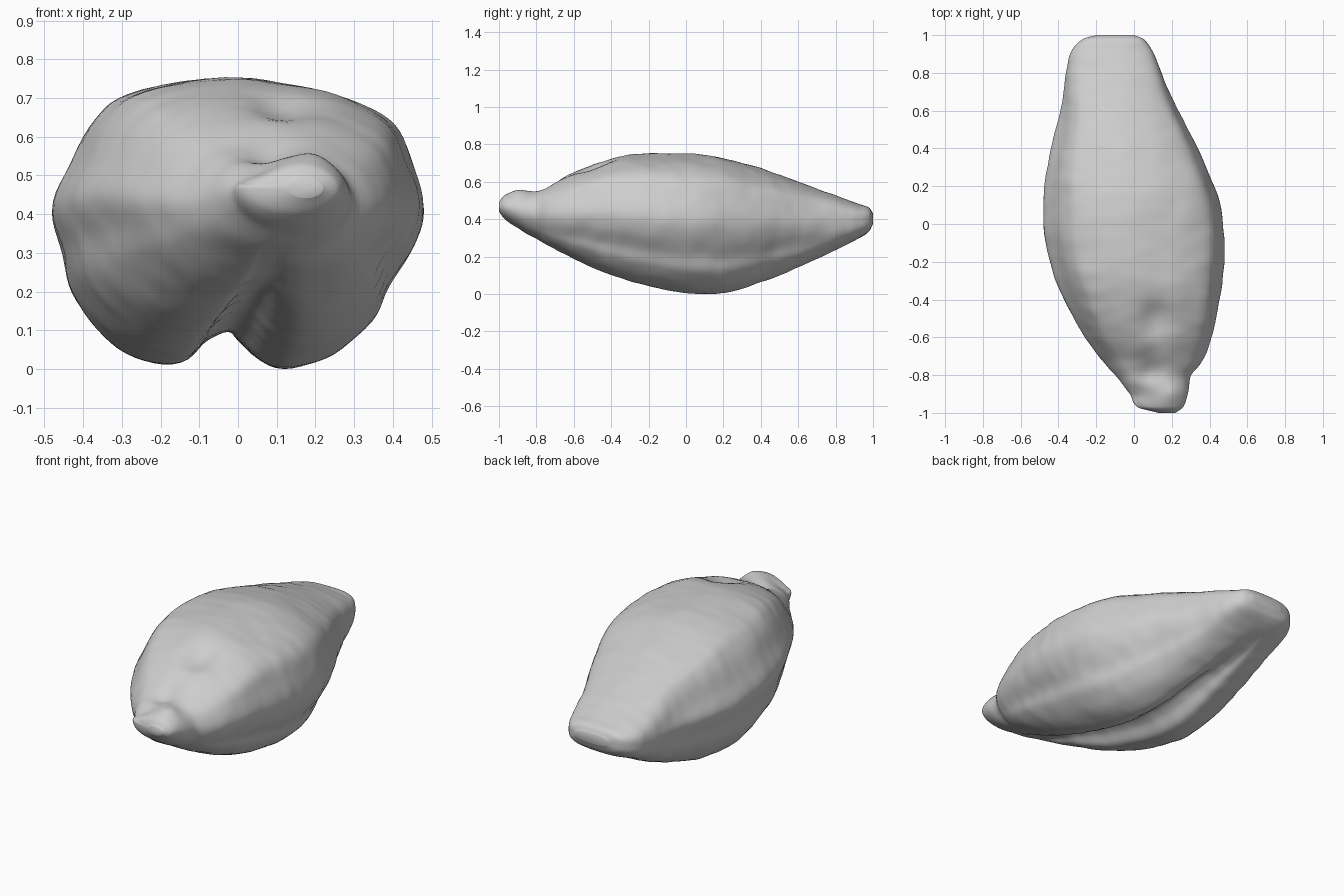
import bpy
import bmesh
import math
from mathutils import Vector, noise

if "Cube" in bpy.data.objects:
    bpy.data.objects.remove(bpy.data.objects["Cube"], do_unlink=True)

# Outline along the length: y, left edge, right edge, underside, top
STATIONS = [
    (-1.0, .13, .22, .44, .49), (-.97, .02, .26, .40, .53),
    (-.9, -.02, .285, .35, .55), (-.8, -.10, .30, .29, .56),
    (-.73, -.16, .36, .25, .585), (-.6, -.26, .41, .185, .655),
    (-.35, -.39, .46, .085, .738), (-.1, -.47, .48, .02, .75),
    (.1, -.48, .455, 0, .742), (.3, -.46, .385, .03, .70),
    (.6, -.39, .235, .14, .60), (.8, -.36, .145, .235, .525),
    (.92, -.33, .095, .295, .48), (.98, -.27, .05, .335, .46),
    (1.0, -.20, 0, .375, .43)]

# Cross-section at the widest point, with the crease underneath
SECTION = [
    (-.05, .75), (.15, .73), (.30, .685), (.405, .62), (.45, .52),
    (.48, .40), (.455, .30), (.39, .20), (.35, .115), (.26, .035),
    (.14, 0), (.06, .035), (.0, .095), (-.07, .075), (-.14, .015),
    (-.26, .03), (-.36, .105), (-.425, .20), (-.45, .30), (-.48, .41),
    (-.435, .52), (-.37, .645), (-.28, .71)]


def hermite(p0, p1, m0, m1, t):
    t2, t3 = t * t, t * t * t
    return (p0 * (2 * t3 - 3 * t2 + 1) + m0 * (t3 - 2 * t2 + t)
            + p1 * (3 * t2 - 2 * t3) + m1 * (t3 - t2))


def outline(y):
    """Smoothly interpolated edges of the body at a given length."""
    last = len(STATIONS) - 1
    i = 0
    while i < last - 1 and STATIONS[i + 1][0] < y:
        i += 1
    a, b = STATIONS[i], STATIONS[i + 1]
    before, after = STATIONS[max(i - 1, 0)], STATIONS[min(i + 2, last)]
    span = b[0] - a[0]
    t = (y - a[0]) / span
    result = []
    for k in range(1, len(a)):
        m0 = (b[k] - before[k]) / (b[0] - before[0]) * span
        m1 = (after[k] - a[k]) / (after[0] - a[0]) * span
        result.append(hermite(a[k], b[k], m0, m1, t))
    return result


def smooth_section(steps):
    """Closed, smoothed cross-section scaled to run from -1 to 1."""
    pts = [Vector((x / .48, z / .375 - 1)) for x, z in SECTION]
    n = len(pts)
    loop = []
    for i in range(n):
        p, q = pts[i], pts[(i + 1) % n]
        m0 = (q - pts[i - 1]) / 2
        m1 = (pts[(i + 2) % n] - p) / 2
        loop += [hermite(p, q, m0, m1, s / steps) for s in range(steps)]
    return loop


def tip_shape(p, y):
    """Oval at the front tip, a squarer rounded block at the back."""
    power = 3 if y > 0 else 2
    return p / (abs(p.x) ** power + abs(p.y) ** power) ** (1 / power)


def bump(x, y, cx, cy, rx, ry):
    return math.exp(-((x - cx) / rx) ** 2 - ((y - cy) / ry) ** 2)


def build_kernel():
    bm = bmesh.new()
    section = smooth_section(5)
    rings = []
    count = 120
    for r in range(count + 1):
        y = -math.cos(math.pi * r / count)
        left, right, low, high = outline(y)
        # The cross-section changes gradually towards both tips
        end = min(max((abs(y) - .4) / .55, 0), 1)
        end = end * end * (3 - 2 * end)
        ring = []
        for p in section:
            q = p.lerp(tip_shape(p, y), end)
            x = (left + right) / 2 + q.x * (right - left) / 2
            z = (low + high) / 2 + q.y * (high - low) / 2
            # Hollow and folds of the germ on the upper front
            if q.y > 0:
                dent = (.035 * bump(x, y, .11, -.5, .07, .10)
                        + .03 * bump(x, y, .08, -.78, .06, .08)
                        + .03 * bump(x, y, .05, -.93, .07, .07)
                        - .01 * bump(x, y, .20, -.9, .05, .06))
                z -= dent * min(q.y * 2, 1)
            ring.append(bm.verts.new((x, y, z)))
        rings.append(ring)
    n = len(section)
    for a, b in zip(rings, rings[1:]):
        for i in range(n):
            j = (i + 1) % n
            bm.faces.new((a[i], a[j], b[j], b[i]))
    bm.faces.new(rings[0])
    bm.faces.new(rings[-1])
    bmesh.ops.recalc_face_normals(bm, faces=bm.faces)

    # Fine uneven wrinkles on the skin
    bm.normal_update()
    for v in bm.verts:
        fade = min(1, (1 - abs(v.co.y)) * 8)
        broad = noise.noise(v.co * 5)
        fine = noise.noise(Vector((v.co.x * 9, v.co.y * 16, v.co.z * 9)))
        v.co += v.normal * fade * (.006 * broad + .004 * fine)

    # Rest on the ground
    lowest = min(v.co.z for v in bm.verts)
    for v in bm.verts:
        v.co.z -= lowest

    mesh = bpy.data.meshes.new("kernel")
    bm.to_mesh(mesh)
    bm.free()
    obj = bpy.data.objects.new("kernel", mesh)
    bpy.context.collection.objects.link(obj)
    return obj


def make_material(name, colour):
    mat = bpy.data.materials.new(name)
    mat.use_nodes = True
    mat.diffuse_color = colour
    for node in mat.node_tree.nodes:
        if node.type == "BSDF_PRINCIPLED":
            node.inputs["Base Color"].default_value = colour
            node.inputs["Roughness"].default_value = .8
    return mat


kernel = build_kernel()
kernel.data.materials.append(make_material("light grey", (.62, .62, .62, 1)))
for face in kernel.data.polygons:
    face.use_smooth = True
